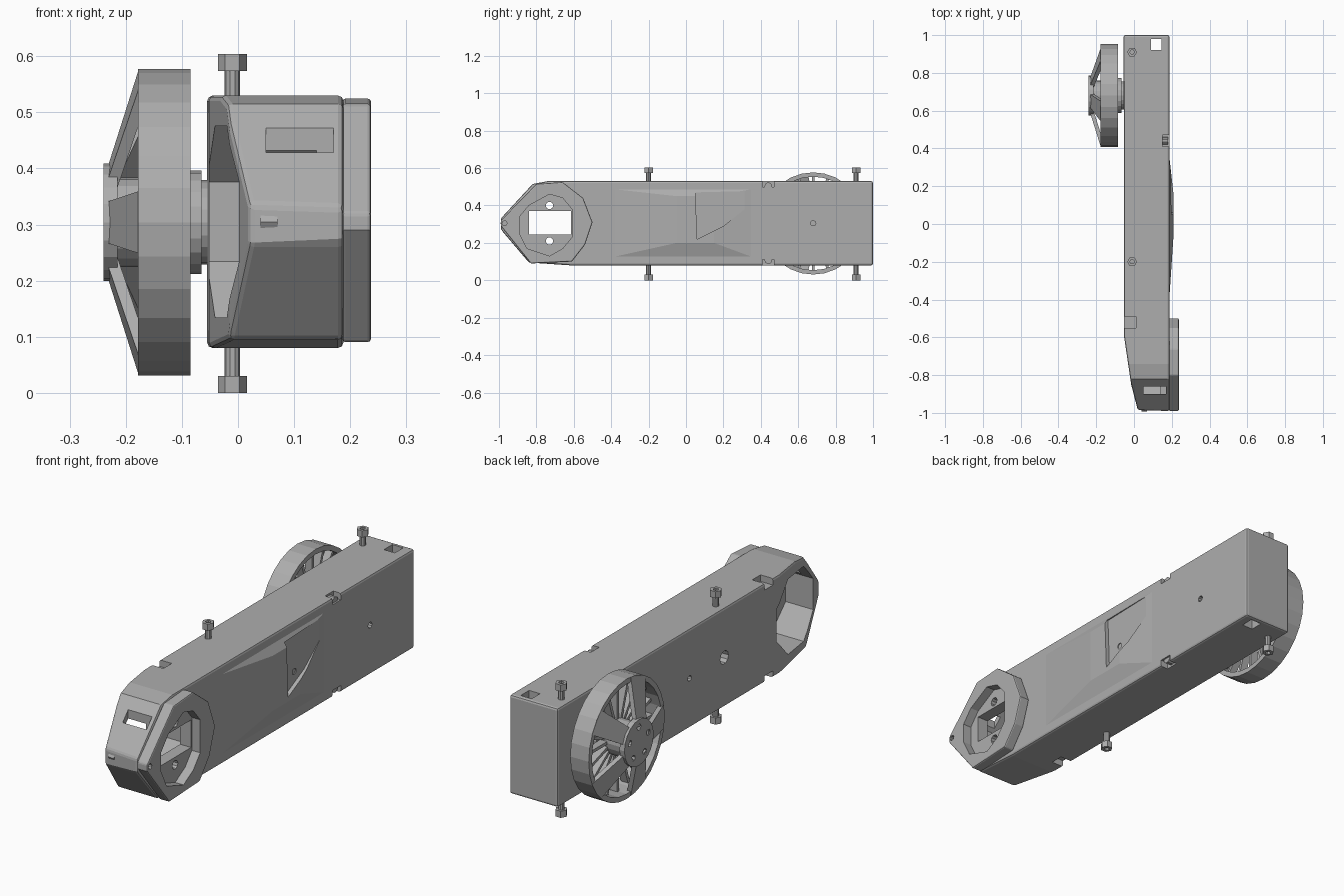
import bpy, bmesh
from math import sin, cos, pi, radians
from mathutils import Vector, Matrix

cube = bpy.data.objects.get("Cube")
if cube:
    bpy.data.objects.remove(cube, do_unlink=True)

grey = bpy.data.materials.new("matte_grey")
grey.use_nodes = True
COLOR = (0.42, 0.42, 0.42, 1)
grey.diffuse_color = COLOR
grey.node_tree.nodes["Principled BSDF"].inputs["Base Color"].default_value = COLOR


def finish(name, bm):
    bmesh.ops.recalc_face_normals(bm, faces=bm.faces)
    mesh = bpy.data.meshes.new(name)
    bm.to_mesh(mesh)
    bm.free()
    mesh.materials.append(grey)
    obj = bpy.data.objects.new(name, mesh)
    bpy.context.collection.objects.link(obj)
    return obj


def hull(name, points):
    bm = bmesh.new()
    for p in points:
        bm.verts.new(p)
    res = bmesh.ops.convex_hull(bm, input=bm.verts)
    loose = [v for v in res["geom_interior"] if isinstance(v, bmesh.types.BMVert)]
    bmesh.ops.delete(bm, geom=loose, context="VERTS")
    bmesh.ops.dissolve_limit(bm, angle_limit=0.01, verts=bm.verts, edges=bm.edges)
    return finish(name, bm)


def prism_x(name, outline, x0, x1):
    """Extrude a convex (y, z) outline along x."""
    return hull(name, [(x, y, z) for x in (x0, x1) for y, z in outline])


def prism_z(name, outline, z0, z1):
    return hull(name, [(x, y, z) for z in (z0, z1) for x, y in outline])


def box(name, lo, hi):
    return prism_z(name, [(x, y) for x in (lo[0], hi[0]) for y in (lo[1], hi[1])], lo[2], hi[2])


def ngon(cy, cz, r, n=16, turn=0.0):
    return [(cy + r * cos(2 * pi * (i + turn) / n), cz + r * sin(2 * pi * (i + turn) / n))
            for i in range(n)]


def apply(obj, mod):
    bpy.context.view_layer.objects.active = obj
    bpy.ops.object.modifier_apply(modifier=mod.name)


def boolean(obj, other, op="DIFFERENCE"):
    mod = obj.modifiers.new("bool", "BOOLEAN")
    mod.operation, mod.solver, mod.object = op, "EXACT", other
    apply(obj, mod)
    bpy.data.objects.remove(other, do_unlink=True)


def bevel(obj, width):
    mod = obj.modifiers.new("bevel", "BEVEL")
    mod.width, mod.segments, mod.limit_method = width, 2, "ANGLE"
    mod.angle_limit = radians(40)
    apply(obj, mod)


def join(name, objs):
    bm = bmesh.new()
    for o in objs:
        bm.from_mesh(o.data)
        bpy.data.objects.remove(o, do_unlink=True)
    return finish(name, bm)


# Housing: plan outline crossed with the side profile
body = prism_z("housing", [(-.055, 1), (.188, 1), (.188, -.99), (.02, -.985),
                           (-.015, -.85), (-.052, -.6)], 0, .7)
boolean(body, prism_x("side", [(-1, .29), (-1, .32), (-.82, .515), (-.74, .53), (1, .53),
                               (1, .08), (-.62, .08), (-.84, .095), (-.98, .26)], -.3, .3),
        "INTERSECT")
bevel(body, .01)

# Raised side panel with a shallow triangular dent
panel = hull("side_panel", [(.18, -.5, .1), (.18, .42, .1), (.18, .42, .5), (.18, -.5, .5),
                            (.21, -.05, .2), (.21, .15, .2), (.21, .15, .45), (.21, -.05, .45)])
boolean(panel, prism_x("dent", [(.05, .47), (.44, .48), (.2, .29), (.06, .22)], .192, .3))

# Head plate on the outer side of the nose
plate = prism_x("head_plate", [(-.99, .29), (-.99, .32), (-.8, .515), (-.66, .525), (-.55, .44),
                               (-.5, .31), (-.54, .19), (-.61, .1), (-.83, .09)], .186, .237)
bevel(plate, .006)
inner = [(-.89, .25), (-.85, .17), (-.73, .13), (-.66, .17), (-.61, .23),
         (-.61, .38), (-.66, .44), (-.73, .46), (-.84, .4), (-.89, .34)]
boolean(plate, prism_x("recess", inner, .195, .3))

# Nose cavity, window and screw holes through the nose
boolean(body, prism_x("cavity", ngon(-.745, .305, .185, 8, .5), -.3, .14))
for part in (body, plate):
    boolean(part, prism_x("window", [(-.84, .245), (-.84, .37), (-.615, .37), (-.615, .245)], -.3, .3))
    for y, z, r in ((-.73, .4, .02), (-.73, .21, .02), (-.97, .305, .013)):
        boolean(part, prism_x("hole", ngon(y, z, r, 10), .1, .3))

# Slots on the nose, notches and service holes
boolean(body, box("slot", (.05, -.9, .39), (.17, -.86, .6)))
boolean(body, box("rear_hole", (.09, .92, -.1), (.145, .98, .7)))
for lo, hi in ((.5, .6), (0, .11)):
    boolean(body, box("notch", (.15, .41, lo), (.3, .47, hi)))
    boolean(panel, box("notch", (.15, .41, lo), (.3, .47, hi)))
    boolean(body, box("notch", (-.1, -.55, lo), (.01, -.49, hi)))
for y, r, x0, x1 in ((-.2, .03, -.1, 0), (.05, .013, -.1, 0), (.13, .014, .15, .3), (.68, .014, .15, .3)):
    boolean(body if y != .13 else panel, prism_x("hole", ngon(y, .305, r, 10), x0, x1))

# Notch screws
for z in (.503, .107):
    prism_x("notch_screw", ngon(.44, z, .02, 10), .14, .18)
prism_x("nose_pin", ngon(-.972, .305, .02, 6), .04, .07)

# Hex bolts at the top and bottom
for y in (-.2, .91):
    for head, tip in ((.604, .5), (0, .11)):
        s = 1 if head > tip else -1
        base = head - s * .03
        bolt = [prism_z("head", ngon(-.01, y, .026, 6), min(head, base), max(head, base)),
                prism_z("shank", ngon(-.01, y, .014, 10), min(base, tip), max(base, tip))]
        boolean(bolt[0], prism_z("socket", ngon(-.01, y, .012, 6), head - .012, head + .012))
        join("bolt", bolt)

# Wheel: rim, five sloped spokes, hub, rear fins
CY, CZ = .68, .304
rim = prism_x("wheel_rim", ngon(CY, CZ, .273, 28), -.178, -.085)
boolean(rim, prism_x("bore", ngon(CY, CZ, .25, 28), -.3, .1))


def around(name, make, count, start=pi):
    objs = []
    for i in range(count):
        o = make()
        o.data.transform(Matrix.Translation((0, CY, CZ)) @ Matrix.Rotation(start + i * 2 * pi / count, 4, "X"))
        objs.append(o)
    return join(name, objs)


def spoke():
    return hull("spoke", [(x + d, r, s * w) for x, r, w in ((-.239, .07, .035), (-.178, .265, .055))
                          for d in (0, .022) for s in (-1, 1)])


around("wheel_spokes", spoke, 5)
around("rear_fins", lambda: box("fin", (-.135, .07, -.007), (-.1, .255, .007)), 20, 0)
hub = prism_x("wheel_hub", ngon(CY, CZ, .105, 20), -.24, -.215)
for y, z in ngon(CY, CZ, .07, 5, .25):
    boolean(hub, prism_x("hole", ngon(y, z, .014, 8), -.3, -.225))
prism_x("wheel_core", ngon(CY, CZ, .08, 20), -.22, -.085)
prism_x("axle_flange", ngon(CY, CZ, .092, 20), -.09, -.065)
prism_x("axle", ngon(CY, CZ, .075, 20), -.07, -.05)
